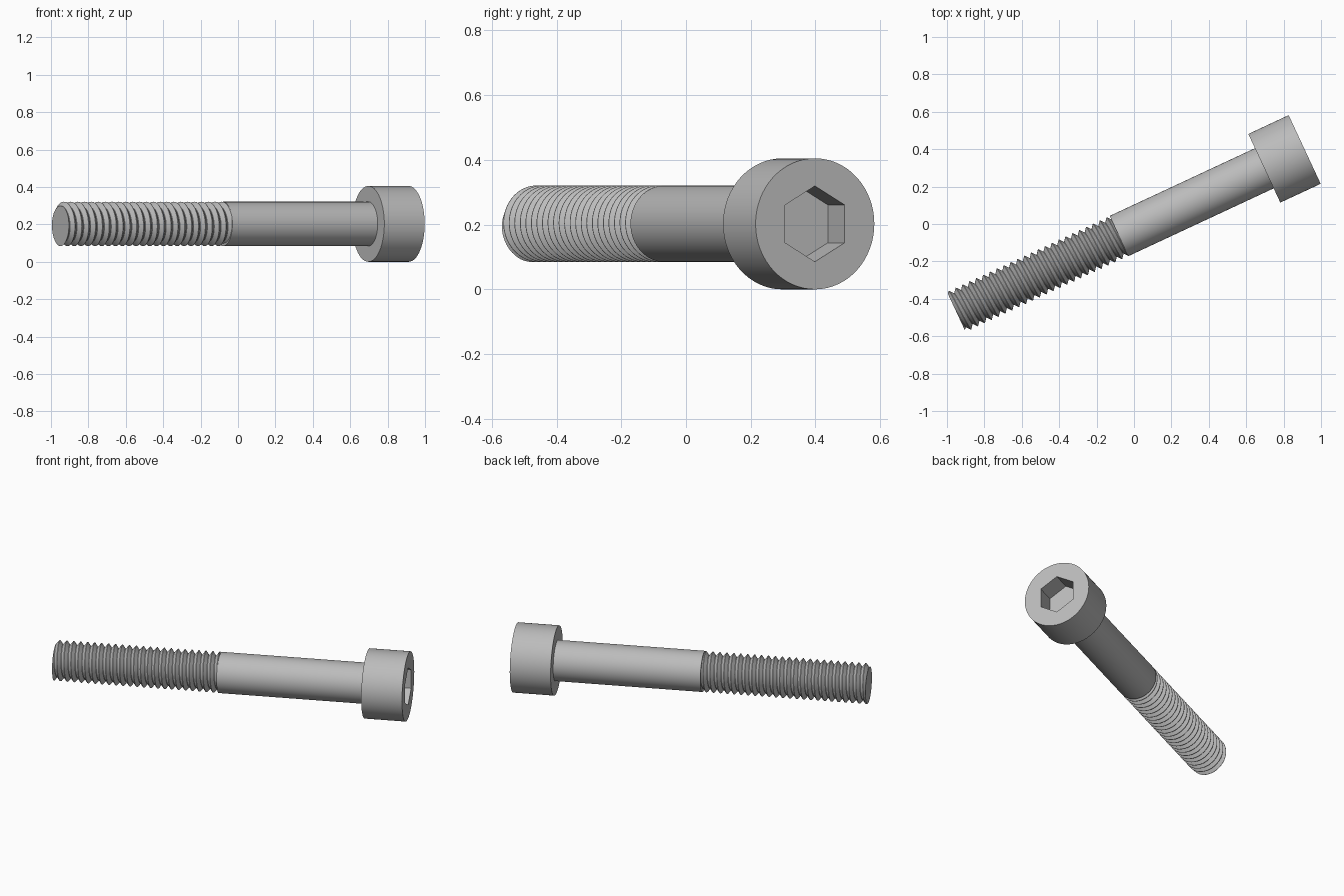
import bpy, bmesh
from math import cos, sin, pi, radians
from mathutils import Matrix

if "Cube" in bpy.data.objects:
    bpy.data.objects.remove(bpy.data.objects["Cube"], do_unlink=True)

# Main sizes, measured along the axis from the threaded tip
LENGTH, HEAD_HEIGHT, HEAD_R = 2.055, 0.238, 0.2025
SHANK_R, ROOT_R, THREAD_LENGTH, PITCH = 0.1185, 0.096, 0.96, 0.0405
SOCKET_R, SOCKET_DEPTH = 0.117, 0.123
SIDES = 64
TILT = radians(25)

# Local z becomes the bolt axis, lying flat and turned in plan
PLACE = (Matrix.Translation((-0.95, -0.47, HEAD_R))
         @ Matrix.Rotation(TILT, 4, "Z") @ Matrix.Rotation(pi / 2, 4, "Y"))

steel = bpy.data.materials.new("steel_grey")
steel.use_nodes = True
GREY = (0.5, 0.5, 0.5, 1)
steel.diffuse_color = GREY
steel.node_tree.nodes["Principled BSDF"].inputs["Base Color"].default_value = GREY


def finish(name, bm):
    bmesh.ops.recalc_face_normals(bm, faces=bm.faces)
    mesh = bpy.data.meshes.new(name)
    bm.to_mesh(mesh)
    bm.free()
    mesh.materials.append(steel)
    obj = bpy.data.objects.new(name, mesh)
    obj.matrix_world = PLACE
    bpy.context.collection.objects.link(obj)
    return obj


def prism(name, radius, z0, z1, sides=SIDES):
    bm = bmesh.new()
    ring = [bm.verts.new((radius * cos(2 * pi * i / sides),
                          radius * sin(2 * pi * i / sides), z0)) for i in range(sides)]
    cap = bm.faces.new(ring)
    top = bmesh.ops.extrude_face_region(bm, geom=[cap], use_keep_orig=True)["geom"]
    bmesh.ops.translate(bm, vec=(0, 0, z1 - z0),
                        verts=[v for v in top if isinstance(v, bmesh.types.BMVert)])
    return finish(name, bm)


def smooth(obj):
    bpy.ops.object.select_all(action="DESELECT")
    obj.select_set(True)
    bpy.context.view_layer.objects.active = obj
    bpy.ops.object.shade_smooth_by_angle(angle=radians(30))


# Head with a hexagonal socket
head_base = LENGTH - HEAD_HEIGHT
head = prism("socket_head", HEAD_R, head_base, LENGTH)
cutter = prism("socket_cutter", SOCKET_R, LENGTH - SOCKET_DEPTH, LENGTH + 0.1, 6)
cutter.hide_render = True
cut = head.modifiers.new("socket", "BOOLEAN")
cut.operation = "DIFFERENCE"
cut.solver = "EXACT"
cut.object = cutter
bpy.context.view_layer.objects.active = head
bpy.ops.object.modifier_apply(modifier=cut.name)
bpy.data.objects.remove(cutter, do_unlink=True)
smooth(head)

# Plain shank
smooth(prism("shank", SHANK_R, THREAD_LENGTH, head_base + 0.01))

# Helical thread: a V profile swept round the axis, then trimmed square at both ends
bm = bmesh.new()
PROFILE = [(0, SHANK_R), (0.06, SHANK_R), (0.5, ROOT_R), (0.56, ROOT_R)]
turns = int(THREAD_LENGTH / PITCH) + 4
columns = []
for i in range(turns * SIDES + 1):
    a = 2 * pi * i / SIDES
    z = (i / SIDES - 2) * PITCH
    columns.append([bm.verts.new((r * cos(a), r * sin(a), z + f * PITCH))
                    for f, r in PROFILE])
for i in range(len(columns) - 1):
    here, nxt = columns[i], columns[i + 1]
    for k in range(len(PROFILE) - 1):
        bm.faces.new((here[k], nxt[k], nxt[k + 1], here[k + 1]))
    # Join the last profile point to the following turn
    if i + 1 + SIDES < len(columns):
        bm.faces.new((here[-1], nxt[-1], columns[i + 1 + SIDES][0], columns[i + SIDES][0]))
for z, direction in ((0, -1), (THREAD_LENGTH, 1)):
    bmesh.ops.bisect_plane(bm, geom=bm.verts[:] + bm.edges[:] + bm.faces[:], dist=1e-6,
                           plane_co=(0, 0, z), plane_no=(0, 0, direction), clear_outer=True)
    rim = [e for e in bm.edges if e.is_boundary and all(abs(v.co.z - z) < 1e-4 for v in e.verts)]
    bmesh.ops.holes_fill(bm, edges=rim, sides=0)
smooth(finish("thread", bm))
